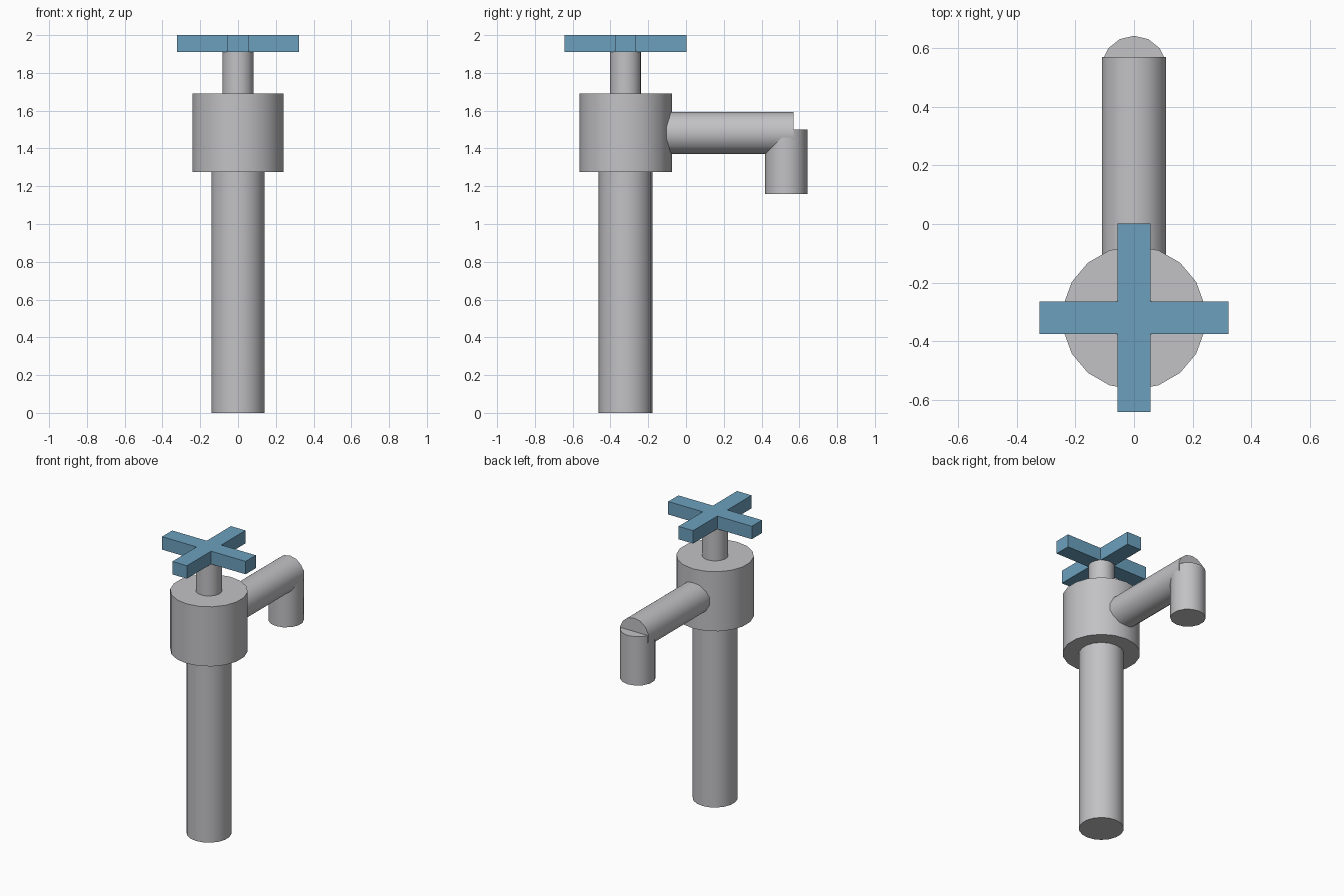
import bpy, bmesh, math

if "Cube" in bpy.data.objects:
    bpy.data.objects.remove(bpy.data.objects["Cube"])


def material(name, rgb):
    m = bpy.data.materials.new(name)
    m.diffuse_color = (*rgb, 1)
    m.use_nodes = True
    m.node_tree.nodes["Principled BSDF"].inputs["Base Color"].default_value = m.diffuse_color
    return m


GREY = material("grey metal", (0.54, 0.54, 0.56))
BLUE = material("blue handle", (0.15, 0.35, 0.51))
AXIS_Y = -0.32   # y of the standpipe axis


def pipe(name, sides, radius, length, centre, tilt=0):
    """Capped cylinder with a vertex pointing along local +y."""
    bpy.ops.mesh.primitive_cylinder_add(vertices=sides, radius=radius, depth=length,
                                        location=centre, rotation=(tilt, 0, 0))
    ob = bpy.context.object
    ob.name = name
    ob.data.materials.append(GREY)
    bpy.ops.object.shade_smooth_by_angle(angle=math.radians(40))
    return ob


def upright(name, sides, radius, z0, z1, y=AXIS_Y):
    return pipe(name, sides, radius, z1 - z0, (0, y, (z0 + z1) / 2))


# Standpipe, valve body and handle stem
upright("standpipe", 18, 0.142, 0, 1.28)
upright("valve_body", 18, 0.245, 1.275, 1.69)
upright("handle_stem", 18, 0.083, 1.68, 1.915)

# Spout: horizontal arm and down-turned outlet
pipe("spout_arm", 14, 0.112, 0.57 - AXIS_Y, (0, (0.57 + AXIS_Y) / 2, 1.482), math.pi / 2)
upright("spout_outlet", 14, 0.112, 1.16, 1.50, 0.53)

# Cross handle: one plus-shaped outline extruded upward
w, r = 0.056, 0.322
arm = [(w, w), (w, r), (-w, r)]
outline = []
for k in range(4):
    c, s = [(1, 0), (0, 1), (-1, 0), (0, -1)][k]
    outline += [(c * x - s * y, s * x + c * y) for x, y in arm]
bm = bmesh.new()
face = bm.faces.new([bm.verts.new((x, y, 0)) for x, y in outline])
ext = bmesh.ops.extrude_face_region(bm, geom=[face], use_keep_orig=True)
top = [v for v in ext["geom"] if isinstance(v, bmesh.types.BMVert)]
bmesh.ops.translate(bm, verts=top, vec=(0, 0, 0.09))
bmesh.ops.recalc_face_normals(bm, faces=bm.faces)
mesh = bpy.data.meshes.new("cross_handle")
bm.to_mesh(mesh)
bm.free()
mesh.materials.append(BLUE)
handle = bpy.data.objects.new("cross_handle", mesh)
handle.location = (0, AXIS_Y, 1.91)
bpy.context.collection.objects.link(handle)
